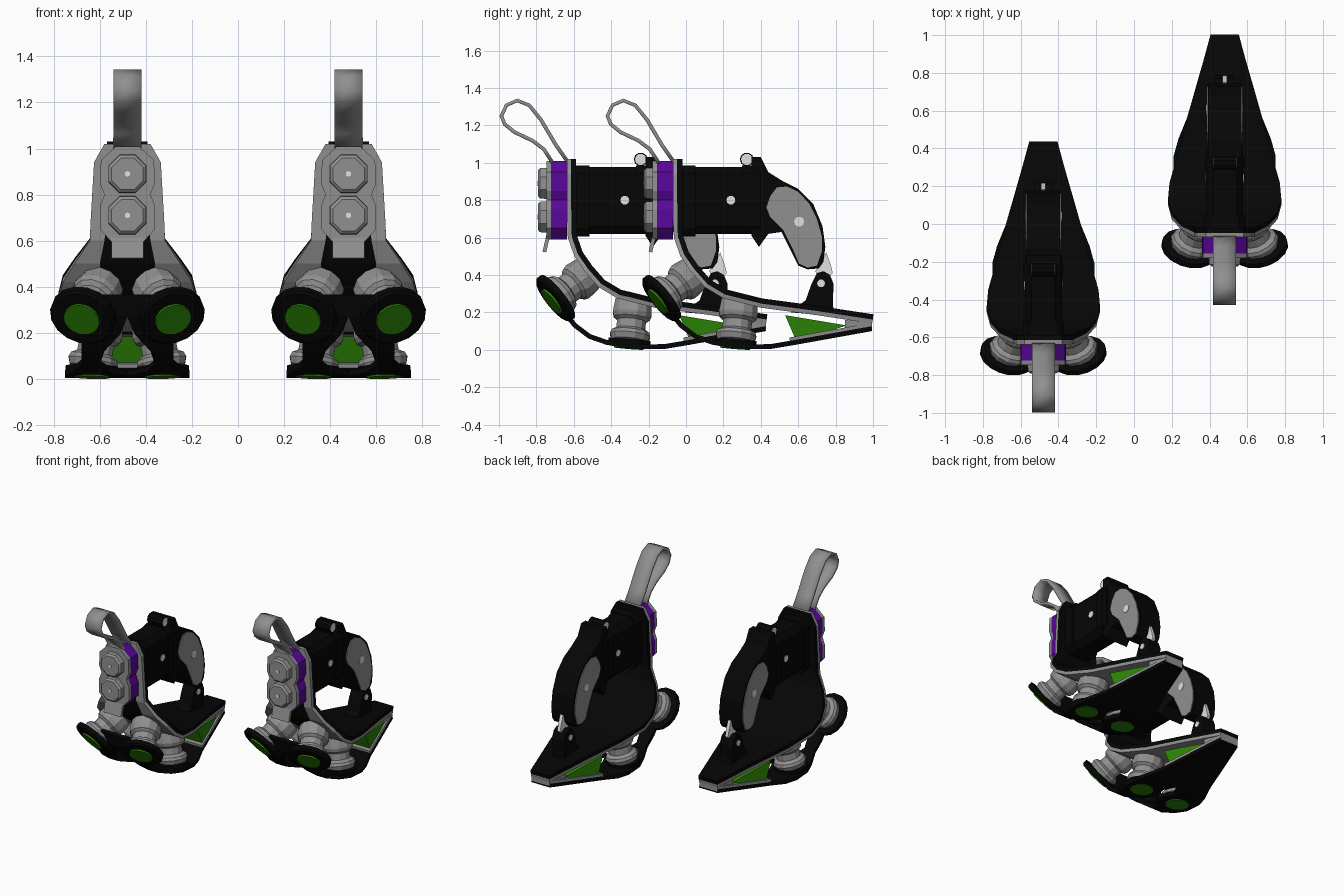
import bpy, bmesh, math
from mathutils import Vector

if "Cube" in bpy.data.objects:
    bpy.data.objects.remove(bpy.data.objects["Cube"])


def material(name, rgb):
    m = bpy.data.materials.new(name)
    m.diffuse_color = (*rgb, 1)
    m.use_nodes = True
    m.node_tree.nodes["Principled BSDF"].inputs["Base Color"].default_value = m.diffuse_color
    return m


BLACK = material("black", (0.0018, 0.0018, 0.0018))
GREY = material("grey", (0.28, 0.28, 0.28))
PURPLE = material("purple", (0.1, 0.002, 0.32))
GREEN = material("green", (0.024, 0.23, 0.002))
WHITE = material("off_white", (0.75, 0.75, 0.75))
parts = []


def build(name, verts, faces, mats, indices=None, fix=True):
    me = bpy.data.meshes.new(name)
    me.from_pydata([tuple(v) for v in verts], [], faces)
    for m in mats:
        me.materials.append(m)
    if indices:
        for p, i in zip(me.polygons, indices):
            p.material_index = i
    if fix:
        bm = bmesh.new()
        bm.from_mesh(me)
        bmesh.ops.recalc_face_normals(bm, faces=bm.faces)
        bm.to_mesh(me)
        bm.free()
    ob = bpy.data.objects.new(name, me)
    bpy.context.collection.objects.link(ob)
    parts.append(ob)
    return ob


def loft(name, a, b, mat):
    """Solid between two matching outlines."""
    n = len(a)
    faces = [list(range(n)), list(range(n, 2 * n))]
    faces += [[i, (i + 1) % n, n + (i + 1) % n, n + i] for i in range(n)]
    return build(name, list(a) + list(b), faces, [mat])


def prism_x(name, yz, x0, x1, mat):
    return loft(name, [(x0, y, z) for y, z in yz], [(x1, y, z) for y, z in yz], mat)


def prism_y(name, half_xz, y0, y1, mat):
    xz = half_xz + [(-x, z) for x, z in reversed(half_xz)]
    return loft(name, [(x, y0, z) for x, z in xz], [(x, y1, z) for x, z in xz], mat)


def lathe(name, centre, axis, profile, mat, n=12):
    """Closed turned solid; profile is (radius, distance along axis)."""
    c, q = Vector(centre), Vector((0, 0, 1)).rotation_difference(Vector(axis))
    verts, faces = [], []
    for r, h in profile:
        for k in range(n):
            t = 2 * math.pi * (k + 0.5) / n
            verts.append(c + q @ Vector((r * math.cos(t), r * math.sin(t), h)))
    m = len(profile)
    for j in range(m - 1):
        for k in range(n):
            k2 = (k + 1) % n
            faces.append([j * n + k, j * n + k2, (j + 1) * n + k2, (j + 1) * n + k])
    faces += [list(range(n)), list(range((m - 1) * n, m * n))]
    return build(name, verts, faces, [mat])


def band(name, stations, thick, mat, centre=None):
    """Curved strap; stations are (y, z, half width, half width of middle strip).
    The middle strip takes the centre material, or is a hole if centre is None."""
    verts, faces, idx, seen = [], [], [], {}

    def vid(i, x):
        key = (i, round(x, 4))
        if key not in seen:
            seen[key] = len(verts)
            verts.append((x, stations[i][0], stations[i][1]))
        return seen[key]

    for i in range(len(stations) - 1):
        cols = [(-s[2], -s[3], s[3], s[2]) for s in stations[i:i + 2]]
        for k in range(3):
            if k == 1 and centre is None:
                continue
            f = [vid(i, cols[0][k]), vid(i + 1, cols[1][k]),
                 vid(i + 1, cols[1][k + 1]), vid(i, cols[0][k + 1])]
            f = list(dict.fromkeys(f))
            if len(f) > 2:
                faces.append(f[::-1])
                idx.append(1 if k == 1 else 0)
    ob = build(name, verts, faces, [mat, centre or mat], idx, fix=False)
    # make the sheet face the inner side: left of the travel direction
    bm = bmesh.new()
    bm.from_mesh(ob.data)
    bm.faces.ensure_lookup_table()
    ty, tz = stations[1][0] - stations[0][0], stations[1][1] - stations[0][1]
    bm.normal_update()
    if bm.faces[0].normal.dot(Vector((0, -tz, ty))) < 0:
        bmesh.ops.reverse_faces(bm, faces=bm.faces)
    bm.to_mesh(ob.data)
    bm.free()
    mod = ob.modifiers.new("thickness", 'SOLIDIFY')
    mod.thickness, mod.offset = thick, 1
    return ob


def inset(stations, d):
    """Move a station path towards its inner side."""
    out = []
    for i, s in enumerate(stations):
        a, b = stations[max(i - 1, 0)], stations[min(i + 1, len(stations) - 1)]
        t = Vector((b[0] - a[0], b[1] - a[1])).normalized()
        out.append((s[0] - t.y * d, s[1] + t.x * d, s[2], 0))
    return out


# upper shell: heel plate running into the foot plate, grey outside and black inside
shell = [(-.07, 1.02, .1, 0), (-.07, .94, .145, 0), (-.068, .68, .16, .09), (-.065, .6, .163, .1),
         (-.03, .5, .23, .12), (.025, .42, .28, .12), (.1, .335, .30, 0), (.2, .275, .292, 0),
         (.4, .225, .238, 0), (.7, .185, .155, 0), (.995, .14, .075, 0)]
band("heel_shell", shell, .022, GREY, BLACK)
band("foot_plate", inset(shell, .022), .028, BLACK)

# lower spring sole with heel opening and slot
sole = [(-.165, .36, .12, 0), (-.14, .27, .12, 0), (-.095, .195, .2, .03), (-.035, .12, .2, .1),
        (.045, .06, .2, .12), (.14, .027, .24, .08), (.23, .012, .27, 0), (.36, .003, .27, .05),
        (.45, .004, .245, 0), (.56, .022, .2, 0), (.995, .1, .075, 0)]
band("spring_sole", sole, .026, BLACK)
band("sole_rim", inset(sole, .026)[-2:], .018, GREY)

# green toe wedge and grey toe block
loft("toe_wedge", [(-.18, .53, .185), (-.099, .86, .13), (-.18, .59, .045)],
     [(.18, .53, .185), (.099, .86, .13), (.18, .59, .045)], GREEN)
loft("toe_block", [(-.1, .85, .09), (.1, .85, .09), (.1, .85, .16), (-.1, .85, .16)],
     [(-.073, .995, .11), (.073, .995, .11), (.073, .995, .16), (-.073, .995, .16)], GREY)

# spring pads: black lobe, green disc and grey spool, mirrored
spool = [(.1, 0), (.112, .03), (.105, .05), (.08, .065), (.08, .11), (.1, .125), (.108, .15), (.1, .22)]
for s in (-1, 1):
    for tag, c, ax, r, lean in (("heel", (.19 * s, -.125, .28), (.24 * s, -.76, -.6), .146, (.35, -.75, -.56)),
                                ("ball", (.155 * s, .265, .047), (.03 * s, -.08, -1), .114, (.2, -.1, -1))):
        ax = Vector(ax).normalized()
        up = -Vector((lean[0] * s, lean[1], lean[2])).normalized()
        lathe(tag + "_pad", c, ax, [(r, -.008), (r, .02), (r - .012, .03)], BLACK, 16)
        lathe(tag + "_pad_disc", c, ax, [(.08, .025), (.08, .041)], GREEN, 16)
        lathe(tag + "_spool", c, up, spool, GREY)

# rear power pack: purple core, grey cover, round buttons
eight = [(.05, 1.01), (.115, .95), (.12, .85), (.1, .8), (.12, .75), (.12, .65), (.065, .59)]
prism_y("pack_core", eight, -.155, -.07, PURPLE)
prism_y("pack_cover", eight, -.18, -.155, GREY)
band("pack_tail", [(-.178, .62, .07, 0), (-.2, .525, .07, 0)], .02, GREY)
for z in (.89, .71):
    lathe("button", (0, -.18, z), (0, -1, 0), [(.09, 0), (.088, .034), (.074, .045)], GREY, 8)
    lathe("button_dot", (0, -.222, z), (0, -1, 0), [(.013, 0), (.013, .006)], WHITE, 6)

# pull loop
loop = [(-.05, 1.0), (-.12, 1.1), (-.2, 1.235), (-.265, 1.315), (-.335, 1.343), (-.4, 1.315),
        (-.43, 1.25), (-.41, 1.2), (-.355, 1.155), (-.26, 1.11), (-.2, 1.065), (-.155, .995)]
strap = band("pull_loop", [(y, z, .061, 0) for y, z in loop], .02, GREY)
bpy.context.view_layer.objects.active = strap
strap.select_set(True)
bpy.ops.object.shade_smooth_by_angle(angle=math.radians(60))


# ankle cuff and collars
def cuff(name, w, z0, z1, y0, y1):
    prism_y(name, [(w - .035, z1), (w, z1 - .04), (w, z0 + .04), (w - .035, z0)], y0, y1, BLACK)


cuff("ankle_cuff", .098, .62, .978, -.03, .40)
cuff("cuff_collar", .11, .605, .985, -.03, .05)
cuff("cuff_front_collar", .105, .62, .985, .3, .36)

# shin arm with grey side panels
prism_x("shin_arm", [(.35, 1.03), (.40, 1.03), (.44, .95), (.52, .9), (.6, .86), (.68, .78), (.73, .66),
                     (.745, .55), (.735, .47), (.71, .435), (.65, .43), (.6, .45), (.56, .53),
                     (.51, .63), (.44, .62), (.39, .55), (.35, .61)], -.088, .088, BLACK)
panel = [(.43, .76), (.45, .82), (.485, .868), (.54, .873), (.6, .845), (.66, .78), (.7, .7), (.728, .6),
         (.728, .53), (.7, .45), (.65, .44), (.605, .46), (.57, .54), (.52, .64), (.45, .71)]
for s in (-1, 1):
    prism_x("shin_panel", panel, .086 * s, .094 * s, GREY)

# toe post and white link
prism_x("toe_post", [(.56, .2), (.6, .235), (.64, .265), (.67, .35), (.7, .41), (.735, .42), (.77, .4),
                     (.79, .35), (.785, .27), (.79, .18)], -.05, .05, BLACK)
prism_x("post_link", [(.69, .42), (.735, .36), (.785, .41), (.772, .46), (.75, .52), (.72, .46)],
        -.012, .012, WHITE)

# hinge pin and side dots
lathe("hinge_pin", (-.06, .325, 1.018), (1, 0, 0), [(.037, 0), (.037, .12)], BLACK, 10)
for s in (-1, 1):
    for y, z, r, x in ((.325, 1.018, .031, .056), (.24, .8, .024, .096),
                       (.605, .685, .027, .092), (.722, .355, .021, .048)):
        lathe("side_dot", (x * s, y, z), (s, 0, 0), [(r, 0), (r, .006)], WHITE, 10)

# two boots: the built one goes right, a linked copy goes left and further forward
for ob in list(parts):
    twin = ob.copy()
    bpy.context.collection.objects.link(twin)
    twin.name, ob.name = ob.name + "_left", ob.name + "_right"
    ob.location = (.48, 0, 0)
    twin.location = (-.48, -.567, 0)
